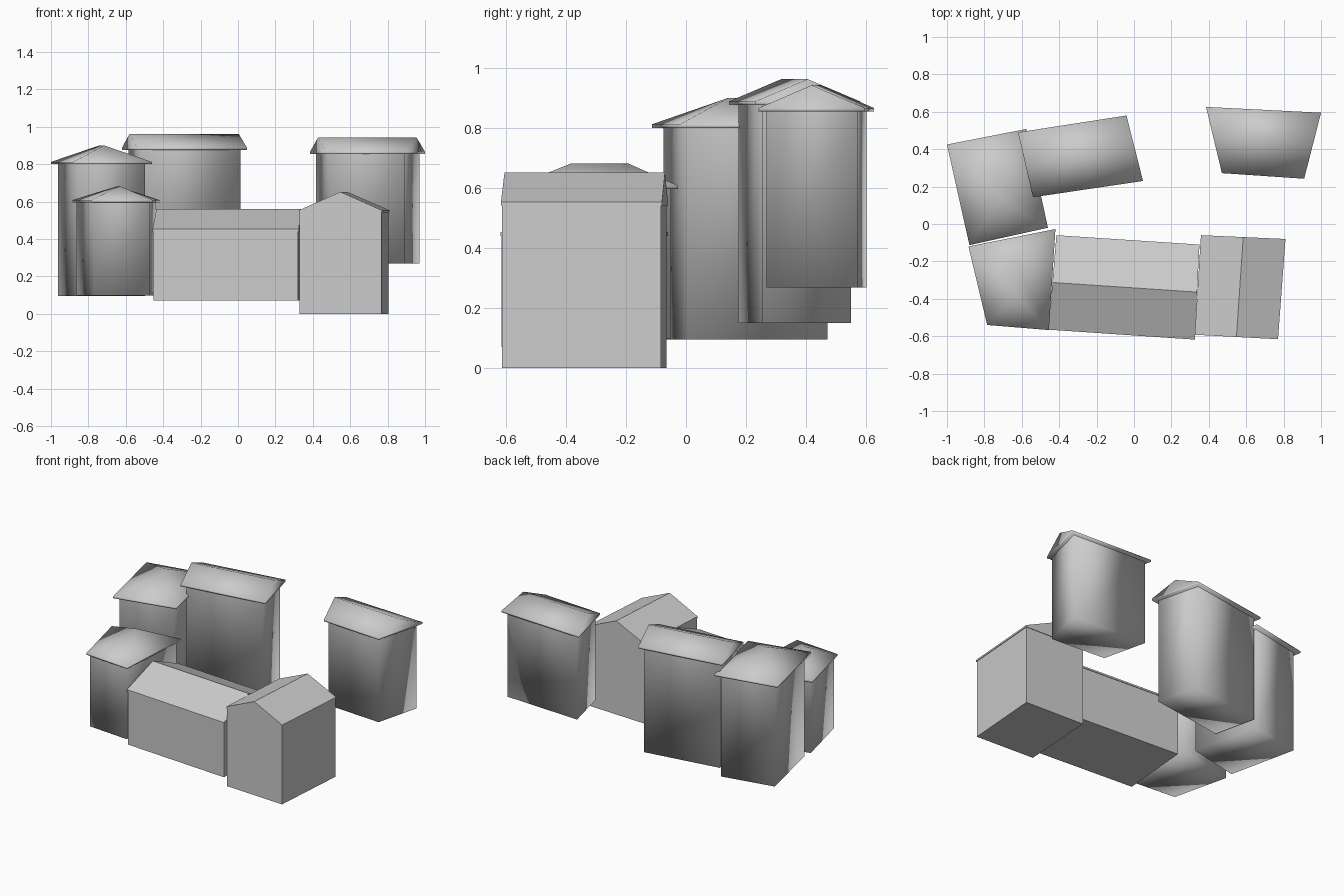
import bpy
from mathutils import Vector

if "Cube" in bpy.data.objects:
    bpy.data.objects.remove(bpy.data.objects["Cube"])


def make(name, verts, faces, smooth):
    me = bpy.data.meshes.new(name)
    me.from_pydata(verts, [], faces)
    me.update()
    ob = bpy.data.objects.new(name, me)
    bpy.context.collection.objects.link(ob)
    for p in me.polygons:
        p.use_smooth = smooth


def inset(c, d):
    # move every edge of a counter-clockwise quad inwards by d
    out = []
    for i in range(4):
        p = Vector(c[i])
        a = (p - Vector(c[i - 1])).normalized()
        b = (Vector(c[(i + 1) % 4]) - p).normalized()
        na, nb = Vector((-a.y, a.x)), Vector((-b.y, b.x))
        out.append(p + (na + nb) * d / (1 + na.dot(nb)))
    return out


def building(name, corners, base, eave, top, overhang, smooth, hip=(0, 0), slab=0.012):
    sides = [(i, (i + 1) % 4) for i in range(4)]
    # walls: closed prism set in below the eaves
    w = inset(corners, overhang)
    verts = [(p.x, p.y, base) for p in w] + [(p.x, p.y, eave - slab) for p in w]
    faces = [(i, j, j + 4, i + 4) for i, j in sides] + [(3, 2, 1, 0)]
    make(name + "_walls", verts, faces, smooth)
    # roof: thin eave band, underside, and ridge between the two end edges
    c = [Vector(p) for p in corners]
    m0, m1 = (c[0] + c[1]) / 2, (c[2] + c[3]) / 2
    r0, r1 = m0.lerp(m1, hip[0]), m1.lerp(m0, hip[1])
    verts = [(p.x, p.y, eave - slab) for p in c] + [(p.x, p.y, eave) for p in c]
    verts += [(r0.x, r0.y, top), (r1.x, r1.y, top)]
    faces = [(i, j, j + 4, i + 4) for i, j in sides] + [(3, 2, 1, 0)]
    faces += [(4, 5, 8), (5, 6, 9, 8), (6, 7, 9), (7, 4, 8, 9)]
    make(name + "_roof", verts, faces, smooth)


# tall rear houses
building("rear_left_house", [(-.88, -.113), (-.46, -.02), (-.575, .508), (-1, .425)],
         .095, .812, .90, .032, True, hip=(.39, .39))
building("rear_middle_house", [(.048, .23), (-.04, .58), (-.62, .49), (-.54, .143)],
         .15, .888, .962, .028, True)
building("rear_right_house", [(.91, .242), (1, .595), (.385, .626), (.47, .272)],
         .268, .866, .942, .024, True)

# low front row
building("front_left_house", [(-.785, -.54), (-.455, -.567), (-.42, -.027), (-.885, -.12)],
         .097, .608, .682, .018, True, hip=(.36, .25))
building("front_middle_house", [(.325, -.618), (.35, -.11), (-.415, -.06), (-.457, -.565)],
         .07, .452, .56, .004, False)
building("front_right_house", [(.325, -.592), (.77, -.616), (.81, -.08), (.358, -.06)],
         0, .553, .652, .004, False)
